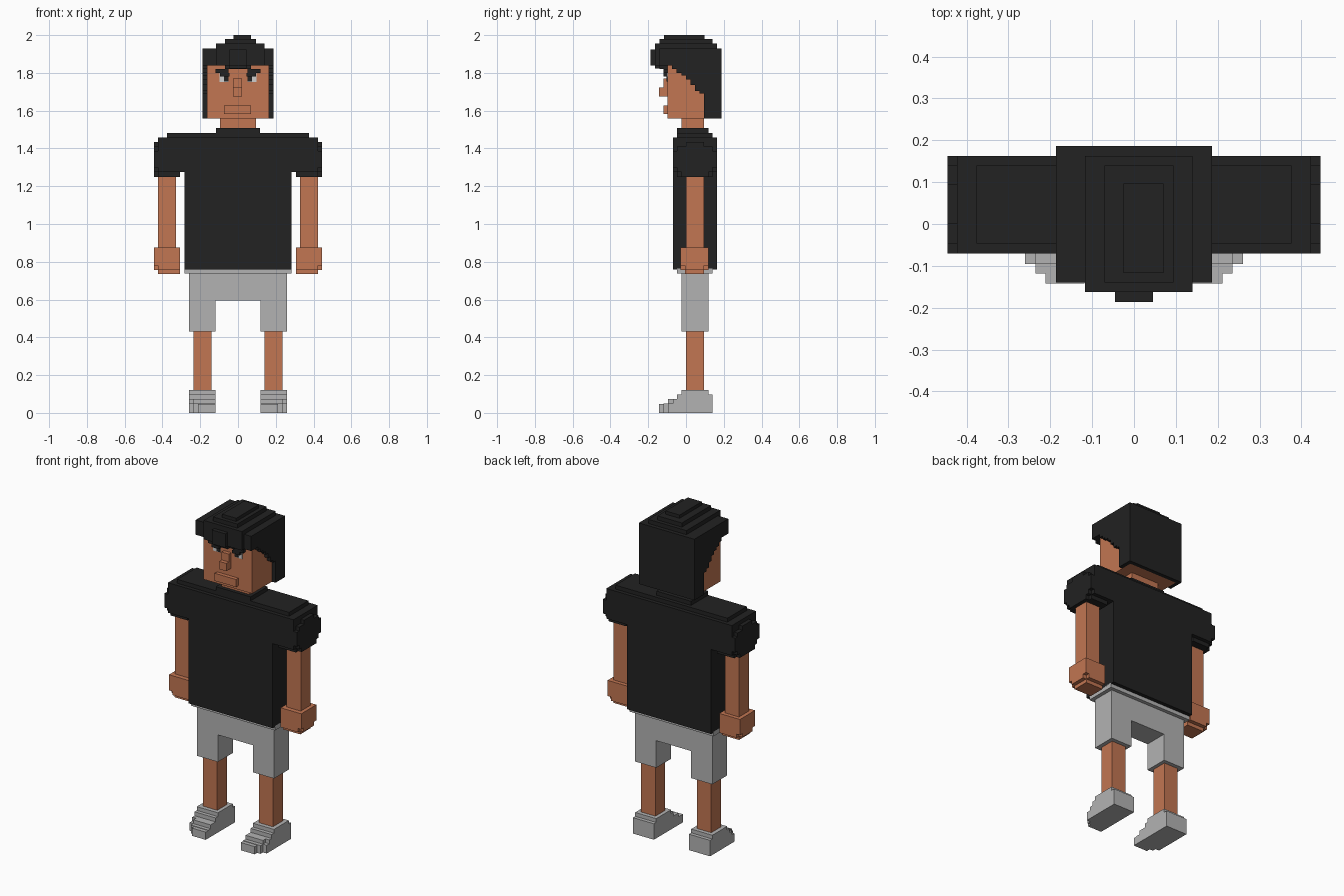
import bpy, bmesh


def material(name, rgb):
    m = bpy.data.materials.new(name)
    m.diffuse_color = (*rgb, 1)
    return m


BLACK = material("black", (0.016, 0.016, 0.016))
SKIN = material("skin", (0.54, 0.18, 0.085))
GREY = material("light grey", (0.45, 0.45, 0.45))
WHITE = material("eye white", (0.62, 0.62, 0.62))


def part(name, mat, boxes, mirror=False):
    """One object from boxes (x0, x1, y0, y1, z0, z1), optionally mirrored in x."""
    bm = bmesh.new()
    for x0, x1, y0, y1, z0, z1 in boxes:
        for s in ((1, -1) if mirror else (1,)):
            vs = bmesh.ops.create_cube(bm, size=1)["verts"]
            for v in vs:
                v.co.x = s * ((x0 + x1) / 2 + v.co.x * (x1 - x0))
                v.co.y = (y0 + y1) / 2 + v.co.y * (y1 - y0)
                v.co.z = (z0 + z1) / 2 + v.co.z * (z1 - z0)
    me = bpy.data.meshes.new(name)
    bm.to_mesh(me)
    bm.free()
    me.materials.append(mat)
    ob = bpy.data.objects.new(name, me)
    bpy.context.collection.objects.link(ob)
    return ob


# Shoes: stepped toe, rounded on the outer corner
part("shoes", GREY, [
    (0.118, 0.26, -0.095, 0.14, 0, 0.05),
    (0.118, 0.235, -0.118, -0.095, 0, 0.05),
    (0.118, 0.212, -0.142, -0.118, 0, 0.047),
    (0.118, 0.235, -0.095, -0.07, 0.05, 0.073),
    (0.118, 0.26, -0.07, 0.14, 0.05, 0.073),
    (0.118, 0.26, -0.047, 0.14, 0.073, 0.097),
    (0.118, 0.26, -0.025, 0.118, 0.097, 0.12),
], True)

# Legs and shorts
part("legs", SKIN, [(0.14, 0.236, 0, 0.094, 0.11, 0.44)], True)
part("shorts", GREY, [
    (0.118, 0.26, -0.025, 0.118, 0.43, 0.60),
    (0, 0.26, -0.025, 0.118, 0.595, 0.74),
    (0, 0.283, -0.047, 0.14, 0.737, 0.765),
], True)

# Shirt: torso, stepped shoulders, collar
part("shirt", BLACK, [
    (-0.283, 0.283, -0.07, 0.163, 0.76, 1.435),
    (-0.423, 0.423, -0.07, 0.163, 1.41, 1.458),
    (-0.377, 0.377, -0.047, 0.14, 1.458, 1.482),
    (-0.117, 0.117, -0.047, 0.118, 1.482, 1.507),
])
part("sleeves", BLACK, [
    (0.28, 0.423, -0.07, 0.163, 1.275, 1.435),
    (0.307, 0.423, -0.047, 0.14, 1.25, 1.275),
    (0.423, 0.446, -0.025, 0.118, 1.25, 1.275),
    (0.423, 0.446, -0.047, 0.14, 1.275, 1.30),
    (0.423, 0.446, -0.07, 0.163, 1.30, 1.387),
    (0.423, 0.446, -0.047, 0.14, 1.387, 1.41),
    (0.423, 0.446, 0, 0.094, 1.41, 1.435),
], True)

# Arms and hands
part("arms", SKIN, [(0.328, 0.423, 0, 0.094, 0.86, 1.26)], True)
part("hands", SKIN, [
    (0.307, 0.446, -0.028, 0.118, 0.78, 0.875),
    (0.307, 0.446, -0.005, 0.094, 0.757, 0.78),
    (0.307, 0.423, -0.028, 0.118, 0.757, 0.78),
    (0.307, 0.423, -0.005, 0.094, 0.735, 0.757),
], True)

# Head and face
part("neck", SKIN, [(-0.094, 0.094, -0.025, 0.094, 1.49, 1.57)])
part("head", SKIN, [(-0.163, 0.163, -0.097, 0.163, 1.558, 1.90)])
part("nose", SKIN, [
    (-0.026, 0.022, -0.12, -0.09, 1.675, 1.77),
    (-0.026, 0.022, -0.144, -0.09, 1.675, 1.722),
])
part("mouth", SKIN, [(-0.073, 0.07, -0.12, -0.09, 1.582, 1.628)])
part("eyes", WHITE, [(0.05, 0.097, -0.1, -0.096, 1.752, 1.80)], True)
part("pupils", BLACK, [(0.05, 0.073, -0.103, -0.096, 1.755, 1.80)], True)
part("eyebrows", BLACK, [
    (0.05, 0.118, -0.12, -0.096, 1.80, 1.82),
    (0.045, 0.095, -0.12, -0.096, 1.782, 1.80),
], True)

# Hair: cap layers, back sheet and fringe
part("hair_cap", BLACK, [
    (-0.187, 0.187, -0.14, 0.187, 1.84, 1.93),
    (-0.117, 0.14, -0.163, 0, 1.84, 1.93),
    (-0.045, 0.045, -0.187, 0, 1.84, 1.925),
    (-0.117, 0.14, -0.163, 0.163, 1.93, 1.955),
    (-0.07, 0.094, -0.14, 0.14, 1.955, 1.98),
    (-0.025, 0.07, -0.117, 0.097, 1.98, 2.0),
])
part("hair_back", BLACK, [(-0.187, 0.187, 0.163, 0.187, 1.558, 1.85)])
part("fringe_tips", BLACK, [
    (-0.07, 0.07, -0.14, -0.095, 1.82, 1.845),
    (-0.045, 0.045, -0.163, -0.14, 1.822, 1.845),
])

# Side hair: lower edge drops in steps towards the back
edge = [1.84, 1.82, 1.80, 1.785, 1.765, 1.735, 1.705, 1.69]
steps = [(0.163, 0.187, -0.097 + 0.024 * i, -0.073 + 0.024 * i, z, 1.85)
         for i, z in enumerate(edge)]
steps.append((0.163, 0.187, 0.094, 0.187, 1.558, 1.85))
part("side_hair", BLACK, steps, True)
